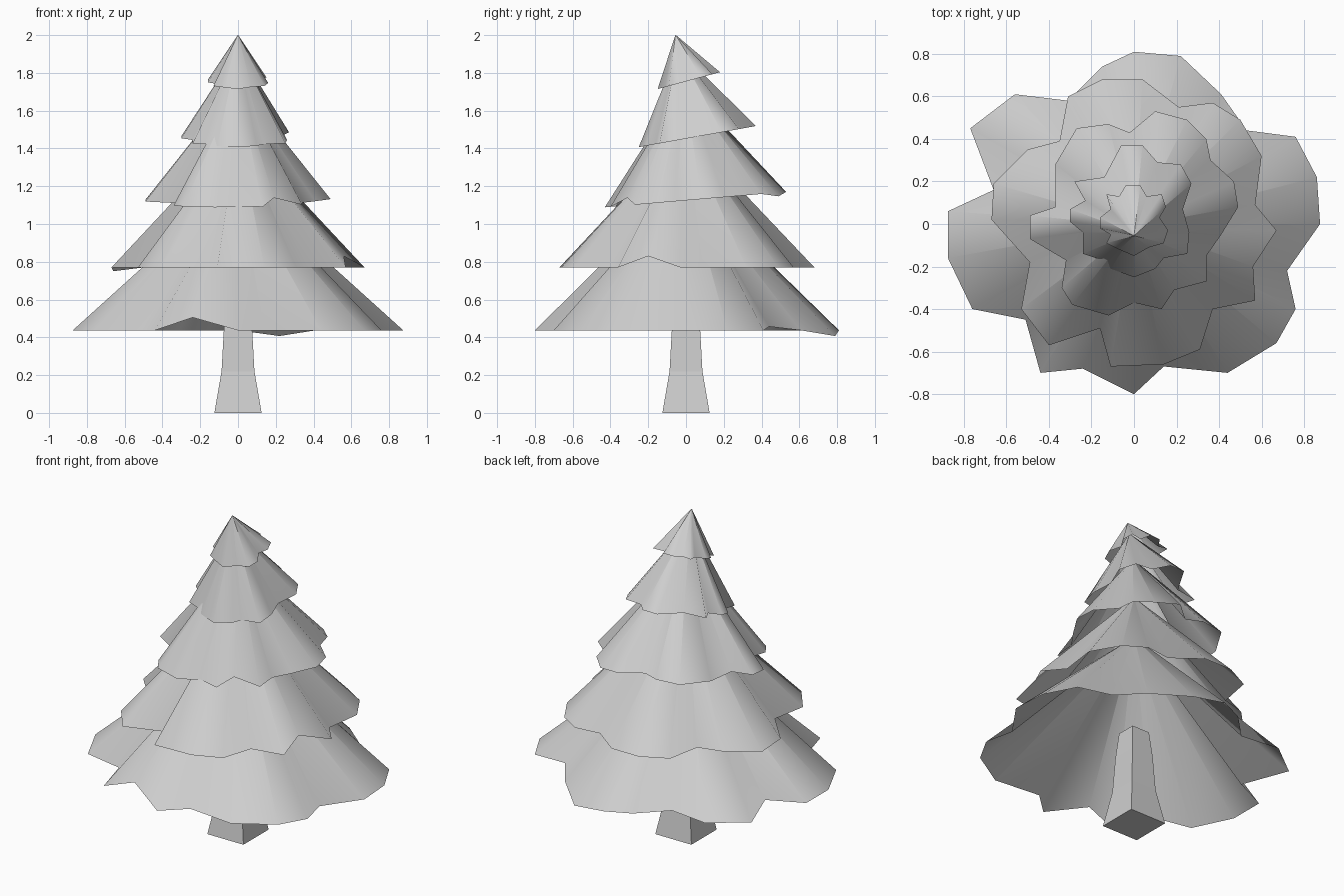
import bpy
import bmesh

# Remove the default cube only
default_cube = bpy.data.objects.get("Cube")
if default_cube:
    bpy.data.objects.remove(default_cube, do_unlink=True)

# Single plain grey material shared by trunk and foliage
GREY = (0.62, 0.62, 0.62, 1.0)
grey = bpy.data.materials.new("plain_grey")
grey.use_nodes = True
grey.diffuse_color = GREY
shader = grey.node_tree.nodes["Principled BSDF"]
shader.inputs["Base Color"].default_value = GREY
shader.inputs["Roughness"].default_value = 0.8


def finish(name, bm, smooth):
    """Turn a bmesh into a named object with the grey material."""
    for face in bm.faces:
        face.smooth = smooth
    mesh = bpy.data.meshes.new(name)
    bm.to_mesh(mesh)
    bm.free()
    mesh.materials.append(grey)
    obj = bpy.data.objects.new(name, mesh)
    bpy.context.collection.objects.link(obj)
    return obj


def foliage_tier(name, outline, rim_z, apex, tilt=0.0, lift=None):
    """Open cone from a clockwise ragged outline (in hundredths) to its apex.

    tilt raises the rim towards the back, lift moves single rim points.
    The tip is a tiny ring, so the pleats stay smooth right up to it.
    """
    lift = lift or {}
    bm = bmesh.new()
    rim, tip = [], []
    for i, (x, y) in enumerate(outline):
        x, y = x / 100, y / 100
        z = rim_z + tilt * y + lift.get(i, 0)
        rim.append(bm.verts.new((x, y, z)))
        tip.append(bm.verts.new((apex[0] + 0.01 * x, apex[1] + 0.01 * y, apex[2])))
    for i in range(len(rim)):
        bm.faces.new((rim[i], rim[i - 1], tip[i - 1], tip[i]))
    return finish(name, bm, smooth=True)


def square_trunk(name, sections):
    """Square post lofted through (height, half width) sections."""
    bm = bmesh.new()
    rings = []
    for z, h in sections:
        corners = ((-h, -h), (h, -h), (h, h), (-h, h))
        rings.append([bm.verts.new((x, y, z)) for x, y in corners])
    for low, high in zip(rings, rings[1:]):
        for i in range(4):
            j = (i + 1) % 4
            bm.faces.new((low[i], low[j], high[j], high[i]))
    bm.faces.new(rings[0][::-1])
    bm.faces.new(rings[-1])
    return finish(name, bm, smooth=False)


# Trunk, flared at the foot and ending inside the lowest foliage
square_trunk("trunk", [(0, 0.125), (0.22, 0.087), (0.44, 0.075), (0.6, 0.06)])

# Lowest and widest foliage
foliage_tier(
    "foliage_bottom",
    [(0, 81), (22, 79), (41, 61), (53, 44), (76, 41), (86, 22),
     (87.5, 0), (72, -22), (76, -40), (67, -56), (44, -70), (14, -67),
     (0, -80), (-24, -68), (-44, -70), (-51, -45), (-76, -40), (-87.5, -16),
     (-87.5, 6), (-66, 16), (-77, 45), (-56, 61), (-31, 58), (-15, 74)],
    rim_z=0.437, apex=(0, 0, 1.22), lift={1: -0.03, 3: 0.02, 13: 0.068})

# Second foliage tier
foliage_tier(
    "foliage_lower",
    [(-15, 68), (4, 68), (21, 55), (37, 57), (50, 49), (60, 32),
     (57, 9), (67, -3), (56, -20), (57, -36), (37, -40), (31, -59),
     (14, -66), (-11, -67), (-16, -49), (-40, -57), (-53, -40), (-49, -18),
     (-67, 2), (-66, 19), (-50, 35), (-35, 39), (-31, 60)],
    rim_z=0.77, apex=(0, 0, 1.48), lift={8: 0.06, 19: -0.02})

# Third foliage tier, slightly tilted
foliage_tier(
    "foliage_middle",
    [(-27, 45), (-12, 47), (-2, 43), (10, 53), (25, 49), (34, 40),
     (36, 30), (47, 20), (49, 8), (41, -5), (34, -15), (34, -27),
     (19, -31), (13, -40), (0, -37), (-12, -43), (-29, -38), (-34, -30),
     (-32, -17), (-49, -7), (-49, 4), (-37, 8), (-37, 28)],
    rim_z=1.125, apex=(0, -0.01, 1.74), tilt=0.085, lift={4: -0.02, 12: 0.04})

# Fourth foliage tier, leaning towards the front
foliage_tier(
    "foliage_upper",
    [(-6, 37), (4, 37), (11, 29), (22, 28), (27, 19), (23, 7),
     (26, -4), (25, -14), (14, -16), (10, -21), (0, -25), (-11, -21),
     (-15, -17), (-24, -14), (-24, -4), (-30, 1), (-30, 7), (-23, 11),
     (-28, 20), (-14, 22)],
    rim_z=1.452, apex=(0, -0.04, 1.92), tilt=0.18)

# Small tilted cap at the tip
foliage_tier(
    "foliage_top",
    [(-4, 18), (3, 18), (6, 13), (13, 14), (15, 8), (12, 3),
     (16, -3), (14, -9), (7, -11), (0, -15), (-7, -12), (-13, -9),
     (-11, -5), (-16, -2), (-16, 3), (-11, 7), (-13, 14), (-7, 13)],
    rim_z=1.755, apex=(0, -0.055, 2.0), tilt=0.27)
